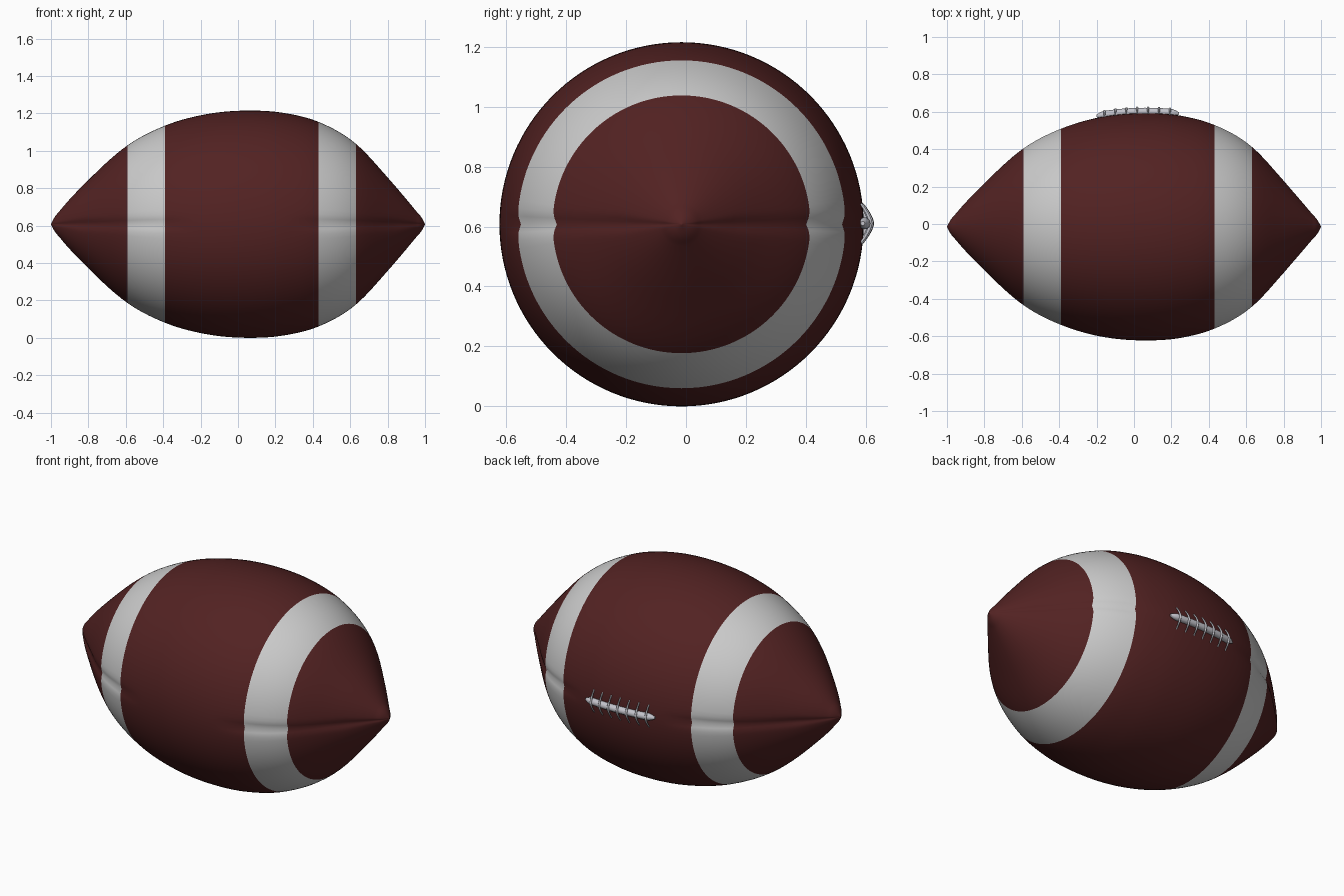
import bpy, bmesh, math

if "Cube" in bpy.data.objects:
    bpy.data.objects.remove(bpy.data.objects["Cube"])

CY, CZ = -0.015, 0.6075
SEG, STEPS = 128, 7
STRIPES = [(-0.59, -0.39), (0.43, 0.63)]

# half outline of the ball: (x, radius)
PROFILE = [(-1, 0), (-0.985, 0.03), (-0.95, 0.075), (-0.8, 0.236), (-0.59, 0.422),
           (-0.39, 0.527), (-0.18, 0.586), (0.05, 0.6075), (0.25, 0.594), (0.43, 0.547),
           (0.63, 0.43), (0.8, 0.25), (0.95, 0.073), (0.985, 0.03), (1, 0)]


def slope(i):
    def d(j):
        (x0, r0), (x1, r1) = PROFILE[j], PROFILE[j + 1]
        return (r1 - r0) / (x1 - x0), x1 - x0
    n = len(PROFILE) - 1
    if i == 0:
        return d(0)[0]
    if i == n:
        return d(n - 1)[0]
    (a, ha), (b, hb) = d(i - 1), d(i)
    return (a * hb + b * ha) / (ha + hb)


def radius(x):
    for i in range(len(PROFILE) - 1):
        (x0, r0), (x1, r1) = PROFILE[i], PROFILE[i + 1]
        if x <= x1 + 1e-9:
            h = x1 - x0
            t = (x - x0) / h
            return (r0 * (2 * t**3 - 3 * t**2 + 1) + slope(i) * h * (t**3 - 2 * t**2 + t)
                    + r1 * (3 * t**2 - 2 * t**3) + slope(i + 1) * h * (t**3 - t**2))
    return 0


def material(name, rgb):
    m = bpy.data.materials.new(name)
    m.diffuse_color = (*rgb, 1)
    m.use_nodes = True
    m.node_tree.nodes["Principled BSDF"].inputs["Base Color"].default_value = m.diffuse_color
    return m


leather = material("leather", (0.085, 0.016, 0.016))
paint = material("stripe_paint", (0.6, 0.6, 0.6))
cord = material("lace_cord", (0.55, 0.55, 0.6))


# leather body with flush painted stripes and shallow seams along both sides
def build_body():
    xs = [a[0] + (b[0] - a[0]) * k / STEPS
          for a, b in zip(PROFILE, PROFILE[1:]) for k in range(STEPS)][1:]
    bm = bmesh.new()
    rings = []
    for x in xs:
        r = radius(x)
        fade = min(1, max(0, (abs(x - 0.02) - 0.25) / 0.2))
        depth = 0.014 * fade * min(1, r / 0.2)
        ring = []
        for s in range(SEG):
            a = 2 * math.pi * s / SEG
            off = math.asin(math.sin(a)) * max(r, 0.2)
            rr = r - depth * math.exp(-(off / 0.022) ** 2)
            ring.append(bm.verts.new((x, CY + rr * math.cos(a), CZ + rr * math.sin(a))))
        rings.append(ring)
    tips = [bm.verts.new((e, CY, CZ)) for e in (-1, 1)]
    for s in range(SEG):
        n = (s + 1) % SEG
        bm.faces.new((tips[0], rings[0][s], rings[0][n]))
        bm.faces.new((tips[1], rings[-1][n], rings[-1][s]))
        for i in range(len(rings) - 1):
            f = bm.faces.new((rings[i][s], rings[i + 1][s], rings[i + 1][n], rings[i][n]))
            mid = (xs[i] + xs[i + 1]) / 2
            f.material_index = int(any(lo < mid < hi for lo, hi in STRIPES))
    for f in bm.faces:
        f.smooth = True
    bmesh.ops.recalc_face_normals(bm, faces=bm.faces)
    me = bpy.data.meshes.new("ball_body")
    bm.to_mesh(me)
    bm.free()
    me.materials.append(leather)
    me.materials.append(paint)
    bpy.context.collection.objects.link(bpy.data.objects.new("ball_body", me))


def tube(name, pts, thick, radii):
    cu = bpy.data.curves.new(name, 'CURVE')
    cu.dimensions = '3D'
    cu.bevel_depth = thick
    cu.bevel_resolution = 3
    cu.use_fill_caps = True
    sp = cu.splines.new('POLY')
    sp.points.add(len(pts) - 1)
    for p, co, r in zip(sp.points, pts, radii):
        p.co = (*co, 1)
        p.radius = r
    sp.use_smooth = True
    cu.materials.append(cord)
    bpy.context.collection.objects.link(bpy.data.objects.new(name, cu))


build_body()

# long lace, tapered at both ends
N = 24
ts = [-1 + 2 * i / N for i in range(N + 1)]
pts = [(0.02 + 0.22 * t, CY + radius(0.02 + 0.22 * t) + 0.009, CZ + 0.003) for t in ts]
tube("long_lace", pts, 0.02, [max(0.3, min(1, (1 - abs(t)) * 5 + 0.35)) for t in ts])

# cross laces arching over the long lace
for k in range(7):
    x = -0.158 + 0.0583 * k
    r = radius(x)
    arc = []
    for i in range(17):
        u = -1 + i / 8
        z = 0.066 * u
        lift = 0.03 * (1 - abs(u) ** 1.5) - 0.001
        arc.append((x, CY + math.sqrt(r * r - z * z) + lift, CZ + 0.003 + z))
    tube(f"cross_lace_{k + 1}", arc, 0.0065, [1 - 0.45 * abs(-1 + i / 8) for i in range(17)])
